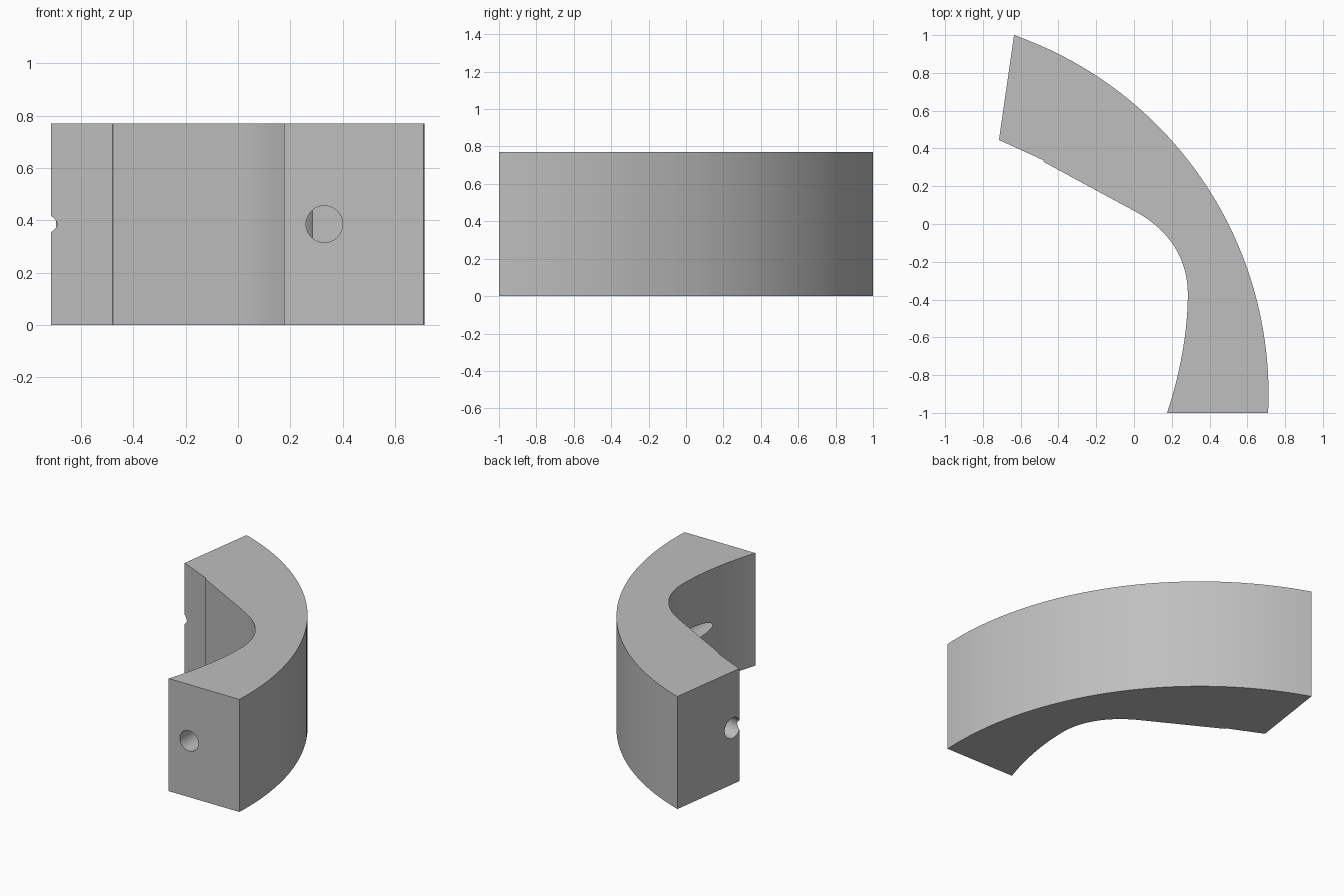
import bpy, bmesh, math
from mathutils import Vector
from mathutils.geometry import interpolate_bezier

cube = bpy.data.objects.get("Cube")
if cube:
    bpy.data.objects.remove(cube, do_unlink=True)

HEIGHT = 0.77
HOLE_RADIUS = 0.07
HOLE_DEPTH = 0.6

grey = bpy.data.materials.new("plain grey")
grey.use_nodes = True
colour = (0.52, 0.52, 0.52, 1)
grey.diffuse_color = colour
grey.node_tree.nodes["Principled BSDF"].inputs["Base Color"].default_value = colour


def curve(*points, steps=20):
    """Points along one cubic curve: start, two handles, end."""
    return interpolate_bezier(*[Vector(p) for p in points], steps)


def arc(start, end, radius, steps=40):
    """Points on a circular arc that bulges to the right of start to end."""
    a, b = Vector(start), Vector(end)
    mid, half = (a + b) / 2, (b - a) / 2
    normal = Vector((half.y, -half.x)).normalized()
    centre = mid - normal * math.sqrt(radius ** 2 - half.length_squared)
    t0 = math.atan2(*(a - centre).yx)
    t1 = math.atan2(*(b - centre).yx)
    return [centre + radius * Vector((math.cos(t), math.sin(t)))
            for t in (t0 + (t1 - t0) * i / steps for i in range(steps + 1))]


def drill(target, mouth, direction):
    """Cut a blind round hole into the target."""
    d = Vector(direction).normalized()
    lead = 0.1
    length = HOLE_DEPTH + lead
    bpy.ops.mesh.primitive_cylinder_add(
        vertices=48, radius=HOLE_RADIUS, depth=length,
        location=Vector(mouth) + d * (length / 2 - lead),
        rotation=d.to_track_quat('Z', 'Y').to_euler())
    cutter = bpy.context.object
    cutter.name = "hole_cutter"
    cutter.hide_render = True
    cutter.data.materials.append(grey)
    mod = target.modifiers.new("hole", 'BOOLEAN')
    mod.operation = 'DIFFERENCE'
    mod.solver = 'EXACT'
    mod.object = cutter
    bpy.ops.object.select_all(action='DESELECT')
    target.select_set(True)
    bpy.context.view_layer.objects.active = target
    bpy.ops.object.modifier_apply(modifier=mod.name)
    bpy.data.objects.remove(cutter, do_unlink=True)


# Outline: outer arc, slanted end, stepped flat wall, rounded inner wall
outline = arc((0.71, -1), (-0.635, 1), 2.015)
outline += [Vector(p) for p in [(-0.715, 0.445), (-0.48, 0.338), (-0.477, 0.328)]]
outline += curve((0, 0.07), (0.17, -0.02), (0.288, -0.17), (0.285, -0.38), steps=28)
outline += curve((0.285, -0.38), (0.283, -0.6), (0.235, -0.82), (0.175, -1))[1:]

# Curved block raised from the outline
bm = bmesh.new()
base = bm.faces.new([bm.verts.new((p.x, p.y, 0)) for p in outline])
top = bmesh.ops.extrude_face_region(bm, geom=[base])
bmesh.ops.translate(bm, vec=(0, 0, HEIGHT),
                    verts=[g for g in top["geom"] if isinstance(g, bmesh.types.BMVert)])
bmesh.ops.recalc_face_normals(bm, faces=bm.faces)
mesh = bpy.data.meshes.new("curved_block")
bm.to_mesh(mesh)
bm.free()
mesh.materials.append(grey)
block = bpy.data.objects.new("curved_block", mesh)
bpy.context.collection.objects.link(block)

# One blind hole in each end face
drill(block, (0.33, -1, HEIGHT / 2), (0, 1, 0))
drill(block, (-0.706, 0.507, HEIGHT / 2), (0.99, -0.143, 0))

bpy.ops.object.shade_smooth_by_angle(angle=math.radians(30))
